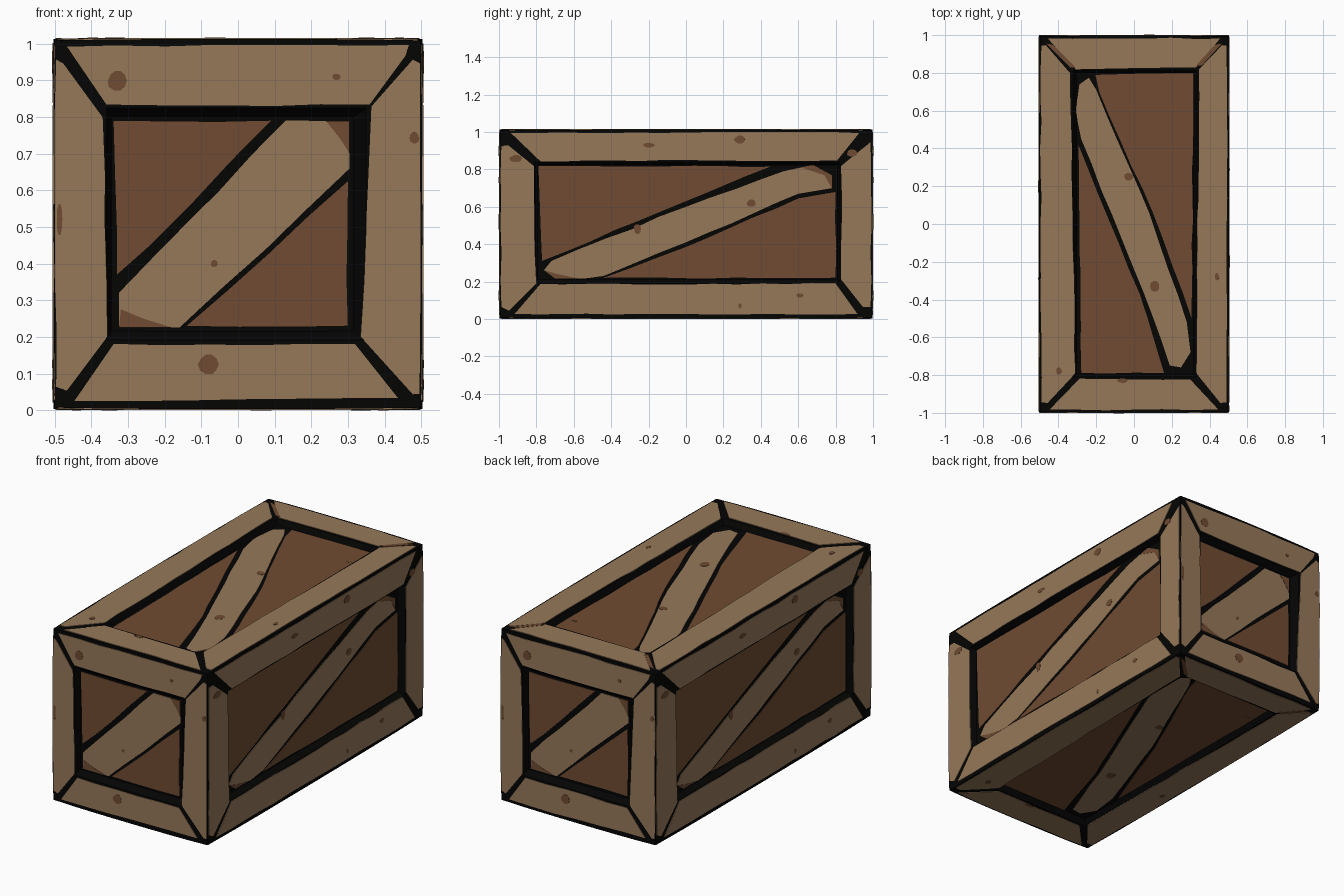
import bpy, bmesh, math, random
from mathutils import Matrix, Vector

if "Cube" in bpy.data.objects:
    bpy.data.objects.remove(bpy.data.objects["Cube"])

random.seed(4)


def material(name, rgb):
    m = bpy.data.materials.new(name)
    m.diffuse_color = (*rgb, 1)
    m.use_nodes = True
    m.node_tree.nodes["Principled BSDF"].inputs["Base Color"].default_value = m.diffuse_color
    return m


BLACK = material("ink black", (0.0015, 0.0013, 0.0012))
LIGHT = material("light wood", (0.305, 0.19, 0.101))
DARK = material("dark wood", (0.161, 0.071, 0.032))

T = 0.003                      # plate thickness
D = 0.033                      # depth of the sunken panels
HX, HY, Z0, Z1 = 0.503, 0.998, 0.003, 1.013
MID, HZ = (Z0 + Z1) / 2, (Z1 - Z0) / 2


def plane(u, v, n, origin):
    """Matrix taking (u, v, height) on a side into world space."""
    m = Matrix((u, v, n)).transposed().to_4x4()
    m.translation = Vector(origin)
    return m


X, Y, Z = Vector((1, 0, 0)), Vector((0, 1, 0)), Vector((0, 0, 1))
FRONT = plane(X, Z, -Y, (0, -HY, 0))
RIGHT = plane(Y, Z, X, (HX, 0, 0))
TOP = plane(X, Y, Z, (0, 0, Z1))
TURN = Matrix.Rotation(math.pi, 4, 'Z')
FLIP = Matrix.Translation((0, 0, MID)) @ Matrix.Rotation(math.pi, 4, 'Y') @ Matrix.Translation((0, 0, -MID))


def finish(bm, name, mat):
    """Pinch the crate corners slightly, then make the object."""
    for vert in bm.verts:
        a, b, c = (vert.co.x / HX) ** 2, (vert.co.y / HY) ** 2, ((vert.co.z - MID) / HZ) ** 2
        k = [1 - .009 * ((p + q) / 2) ** 3 for p, q in ((b, c), (a, c), (a, b))]
        k[1] = 1 - (1 - k[1]) / 2
        vert.co = (vert.co.x * k[0], vert.co.y * k[1], MID + (vert.co.z - MID) * k[2])
    bmesh.ops.recalc_face_normals(bm, faces=bm.faces)
    me = bpy.data.meshes.new(name)
    bm.to_mesh(me)
    bm.free()
    me.materials.append(mat)
    bpy.context.collection.objects.link(bpy.data.objects.new(name, me))


def rough(pts, wobble=0.004, step=0.13):
    """Hand-drawn edge: split long edges and nudge the new points."""
    out = []
    for a, b in zip(pts, pts[1:] + pts[:1]):
        a, b = Vector(a), Vector(b)
        n = max(1, int((b - a).length / step))
        out.append(a)
        for i in range(1, n):
            out.append(a.lerp(b, i / n) + Vector((random.uniform(-1, 1), random.uniform(-1, 1))) * wobble)
    return out


def oval(u, v, ru, rv):
    return [(u + ru * math.cos(a) * random.uniform(.85, 1.1), v + rv * math.sin(a))
            for a in [i * math.tau / 10 for i in range(10)]]


def plates(name, outlines, mat, matrix, floor, low, high):
    """Thin plates on one side; those inside the floor rectangle sit in the recess."""
    bm = bmesh.new()
    for pts in outlines:
        cu, cv = (sum(p[i] for p in pts) / len(pts) for i in (0, 1))
        sunk = D if floor[0] < cu < floor[1] and floor[2] < cv < floor[3] else 0
        lo = [bm.verts.new((p[0], p[1], low - sunk)) for p in pts]
        hi = [bm.verts.new((p[0], p[1], high - sunk)) for p in pts]
        bm.faces.new(hi)
        bm.faces.new(lo[::-1])
        for i in range(len(pts)):
            j = (i + 1) % len(pts)
            bm.faces.new((lo[i], lo[j], hi[j], hi[i]))
    bm.transform(matrix)
    finish(bm, name, mat)


# Painted layout of the square end
end = dict(
    size=(-HX, HX, Z0, Z1), rim=(-.36, .35, .19, .825), floor=(-.345, .315, .215, .80),
    frame=[[(-.47, .995), (-.36, .835), (.10, .83), (.36, .835), (.46, .97), (.47, 1.0)],
           [(-.499, .96), (-.48, .95), (-.37, .80), (-.357, .20), (-.47, .05), (-.499, .06)],
           [(.499, .95), (.48, .96), (.365, .83), (.335, .20), (.48, .04), (.499, .04)],
           [(-.45, .022), (.44, .03), (.32, .18), (-.34, .18)]],
    panel=[[(-.34, .79), (.09, .79), (-.24, .45), (-.33, .37)],
           [(-.14, .23), (.30, .23), (.30, .625)]],
    brace=[[(-.325, .32), (-.325, .225), (-.16, .225), (.305, .66), (.305, .79), (.13, .79)]],
    knots=[[(.24, .79), (.305, .79), (.305, .70), (.28, .74)],
           [(-.32, .275), (-.325, .225), (-.18, .225), (-.26, .25)],
           oval(-.33, .90, .028, .028), oval(-.08, .125, .028, .028), oval(-.487, .52, .008, .045),
           oval(.482, .745, .014, .016), oval(-.065, .40, .010, .010), oval(.27, .91, .012, .009)])

# Painted layout of the long side
side = dict(
    size=(-HY, HY, Z0, Z1), rim=(-.81, .825, .19, .84), floor=(-.795, .81, .21, .825),
    frame=[[(-.94, .998), (-.78, .845), (.81, .85), (.93, .998)],
           [(-.99, .93), (-.95, .93), (-.815, .82), (-.80, .19), (-.95, .04), (-.99, .06)],
           [(.99, .95), (.83, .82), (.83, .21), (.95, .06), (.99, .06)],
           [(-.92, .024), (.92, .024), (.80, .19), (-.78, .185)]],
    panel=[[(-.79, .82), (.45, .815), (0, .63), (-.77, .31)],
           [(-.44, .22), (.80, .22), (.80, .68), (.60, .645), (0, .385)]],
    brace=[[(-.76, .26), (-.72, .31), (0, .60), (.52, .79), (.68, .825), (.78, .77), (.78, .70),
            (.60, .67), (0, .41), (-.44, .23), (-.55, .215), (-.70, .215)]],
    knots=[[(.62, .81), (.68, .825), (.78, .77), (.78, .70), (.74, .77)],
           [(-.76, .26), (-.70, .215), (-.58, .217), (-.69, .24)],
           oval(-.26, .48, .02, .028), oval(.35, .62, .025, .02), oval(.29, .96, .03, .022),
           oval(-.20, .93, .035, .012), oval(.61, .125, .022, .012), oval(.29, .07, .01, .014),
           oval(-.91, .86, .035, .02), oval(.89, .89, .03, .02)])

# Painted layout of the lid and the base
lid = dict(
    size=(-HX, HX, -HY, HY), rim=(-.325, .335, -.81, .815), floor=(-.305, .315, -.795, .80),
    frame=[[(-.46, .985), (-.31, .82), (.33, .83), (.46, .985)],
           [(-.494, .95), (-.47, .95), (-.34, .80), (-.31, -.79), (-.46, -.95), (-.494, -.95)],
           [(.494, .95), (.47, .95), (.345, .82), (.33, -.79), (.46, -.95), (.494, -.95)],
           [(-.45, -.985), (.45, -.985), (.30, -.825), (-.29, -.82)]],
    panel=[[(-.205, .79), (.315, .80), (.305, -.50), (.10, .06), (-.185, .70)],
           [(-.295, .42), (.03, -.37), (.16, -.79), (-.28, -.79)]],
    brace=[[(-.31, .60), (-.29, .74), (-.24, .775), (-.20, .71), (.08, .06), (.28, -.52), (.30, -.68),
            (.25, -.76), (.19, -.75), (.05, -.36), (-.28, .45)]],
    knots=[oval(-.03, .25, .025, .02), oval(.11, -.33, .025, .03), oval(-.40, -.78, .015, .02),
           oval(-.06, -.83, .03, .012), oval(.44, -.28, .012, .02), oval(.27, .64, .02, .012),
           [(-.47, .96), (-.43, .95), (-.31, .83), (-.34, .83)],
           [(.47, .96), (.43, .95), (.33, .84), (.36, .84)]])

SIDES = (("front", end, FRONT), ("back", end, TURN @ FRONT), ("right", side, RIGHT),
         ("left", side, TURN @ RIGHT), ("top", lid, TOP), ("bottom", lid, FLIP @ TOP))


def ring(bm, matrix, box, h, n=8):
    """Rectangle loop with n points per edge."""
    a, b, c, d = box
    pts = [Vector(p) for p in ((a, c, h), (b, c, h), (b, d, h), (a, d, h))]
    return [bm.verts.new(matrix @ pts[k].lerp(pts[(k + 1) % 4], i / n)) for k in range(4) for i in range(n)]


# Black core with six sunken panels; it shows as the ink lines between boards
bm = bmesh.new()
for _, layout, matrix in SIDES:
    loops = [ring(bm, matrix, layout["size"], 0), ring(bm, matrix, layout["rim"], 0),
             ring(bm, matrix, layout["floor"], -D)]
    for outer, inner in zip(loops, loops[1:]):
        for i in range(len(outer)):
            j = (i + 1) % len(outer)
            bm.faces.new((outer[i], outer[j], inner[j], inner[i]))
    bm.faces.new(loops[-1])
bmesh.ops.remove_doubles(bm, verts=bm.verts, dist=1e-4)
finish(bm, "crate_core", BLACK)

# Boards, panels, braces and knots on every side
for part, mat in (("frame", LIGHT), ("panel", DARK), ("brace", LIGHT), ("knots", DARK)):
    for name, layout, matrix in SIDES:
        knots = part == "knots"
        shapes = layout[part] if knots else [rough(p) for p in layout[part]]
        low, high = (T - .001, T + .0012) if knots else (-.001, T)
        plates(f"{name}_{part}", shapes, mat, matrix, layout["floor"], low, high)
